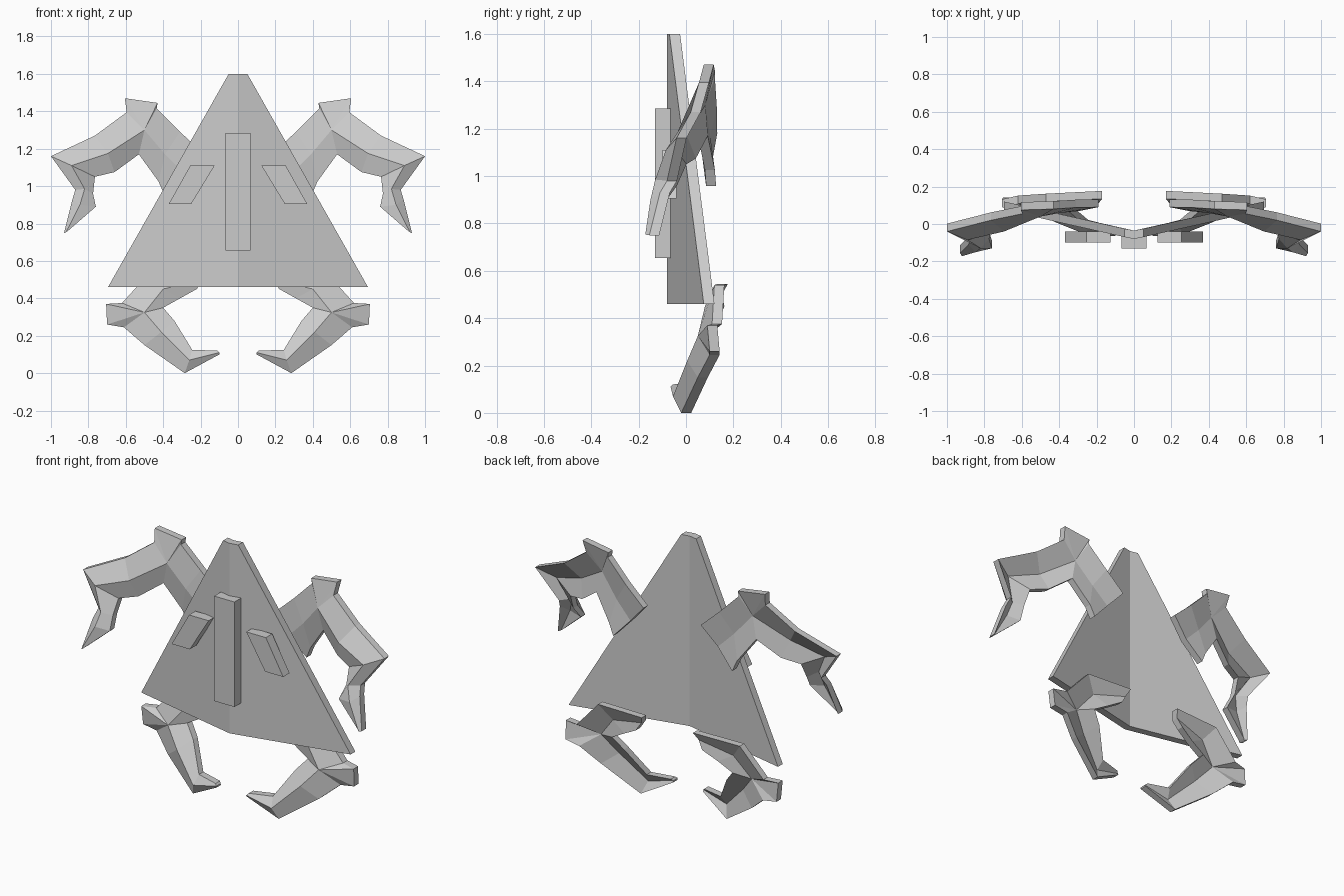
import bpy, bmesh
from mathutils import Vector


def panel(name, rows, depth, side=1):
    """Loft rows of front-surface points into a sheet, then thicken it backwards (+y)."""
    bm = bmesh.new()
    cache = {}

    def vert(p):
        if p not in cache:
            cache[p] = bm.verts.new((p[0] * side, p[1], p[2]))
        return cache[p]

    for a, b in zip(rows, rows[1:]):
        for i in range(len(a) - 1):
            ring = list(dict.fromkeys(vert(p) for p in (a[i], a[i + 1], b[i + 1], b[i])))
            if len(ring) > 2:
                bm.faces.new(ring)
    ext = bmesh.ops.extrude_face_region(bm, geom=bm.faces[:], use_keep_orig=True)
    moved = [g for g in ext["geom"] if isinstance(g, bmesh.types.BMVert)]
    bmesh.ops.translate(bm, verts=moved, vec=Vector((0, depth, 0)))
    bmesh.ops.recalc_face_normals(bm, faces=bm.faces[:])
    mesh = bpy.data.meshes.new(name)
    bm.to_mesh(mesh)
    bm.free()
    obj = bpy.data.objects.new(name, mesh)
    bpy.context.collection.objects.link(obj)
    return obj


# Folded triangular mask plate
panel("mask_plate", [
    [(-.05, -.07, 1.6), (0, -.08, 1.6), (.05, -.07, 1.6)],
    [(-.695, .075, .46), (0, -.08, .46), (.695, .075, .46)]], .045)

# Nose bar
panel("nose", [
    [(-.067, -.13, 1.285), (.067, -.13, 1.285)],
    [(-.067, -.13, .655), (.067, -.13, .655)]], .065)

# Slanted eyes
eye = [[(.125, -.10, 1.11), (.255, -.10, 1.11)],
       [(.25, -.10, .905), (.37, -.10, .905)]]

# Arm stations: outer edge, front ridge, inner edge; the elbow fans around one ridge point
E, C = (.5, .04, 1.3), (.53, .05, 1.17)
arm = [
    [(.19, .09, 1.18), (.29, .07, 1.07), (.395, .085, .957)],
    [(.31, .088, 1.29), (.39, .06, 1.17), (.425, .08, 1.025)],
    [(.435, .08, 1.415), E, C],
    [(.43, .08, 1.445), E, C],
    [(.605, .075, 1.47), E, C],
    [(.595, .055, 1.395), E, C],
    [(.765, .02, 1.27), (.695, -.04, 1.175), (.66, 0, 1.075)],
    [(1, -.04, 1.16), (.89, -.085, 1.11), (.765, -.04, 1.05)],
    [(.87, -.08, .98), (.82, -.13, .985), (.775, -.08, .96)],
    [(.885, -.11, .93), (.845, -.15, .9), (.76, -.13, .89)],
    [(.93, -.155, .75), (.92, -.172, .753), (.91, -.165, .76)],
]

# Leg stations, the knee fanning the same way
K, B = (.5, .05, .325), (.4, .09, .35)
leg = [
    [(.17, .135, .545), (.19, .11, .5), (.22, .12, .45)],
    [(.47, .12, .54), (.4, .08, .45), (.31, .1, .4)],
    [(.62, .11, .375), K, B],
    [(.705, .09, .37), K, B],
    [(.70, .10, .26), K, B],
    [(.61, .10, .245), K, B],
    [(.5, .05, .15), (.41, .005, .22), (.34, .06, .28)],
    [(.285, -.02, 0), (.26, -.055, .07), (.245, -.02, .125)],
    [(.1, -.06, .1), (.1, -.065, .11), (.11, -.055, .12)],
]

for side, label in ((1, "left"), (-1, "right")):
    panel(f"{label}_eye", eye, .06, side)
    panel(f"{label}_arm", arm, .042, side)
    panel(f"{label}_leg", leg, .042, side)
